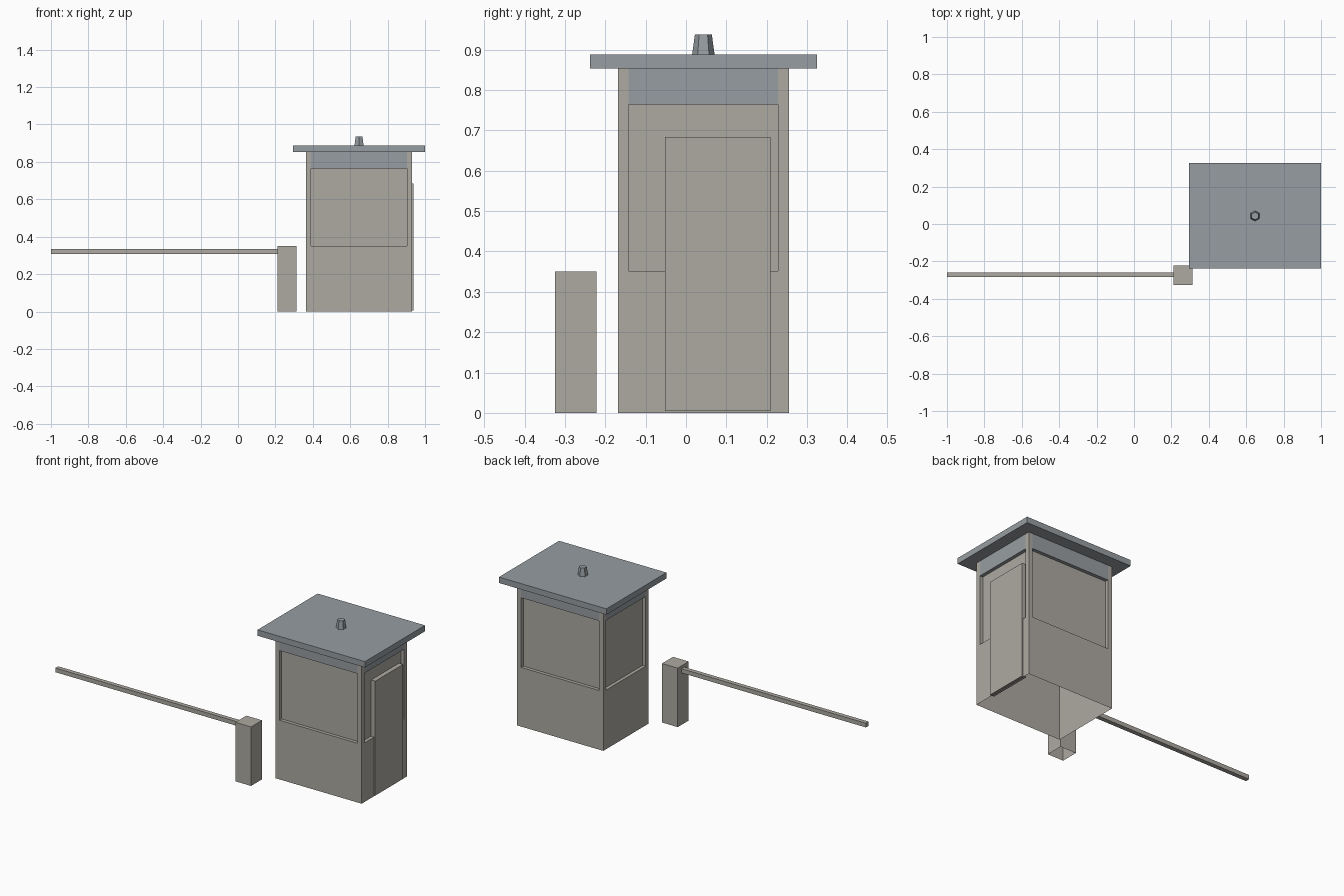
import bpy, bmesh, math
from mathutils import Vector

if "Cube" in bpy.data.objects:
    bpy.data.objects.remove(bpy.data.objects["Cube"])


def material(name, rgb):
    m = bpy.data.materials.new(name)
    m.diffuse_color = (*rgb, 1)
    m.use_nodes = True
    m.node_tree.nodes["Principled BSDF"].inputs["Base Color"].default_value = m.diffuse_color
    return m


WALL = material("wall_paint", (0.42, 0.40, 0.36))
ROOF = material("roof_paint", (0.31, 0.34, 0.36))


def finish(name, bm, mats):
    mesh = bpy.data.meshes.new(name)
    bm.to_mesh(mesh)
    bm.free()
    for m in mats:
        mesh.materials.append(m)
    ob = bpy.data.objects.new(name, mesh)
    bpy.context.collection.objects.link(ob)
    return ob


def box(name, lo, hi, mat, open_bottom=False):
    bm = bmesh.new()
    bmesh.ops.create_cube(bm, size=1)
    lo, hi = Vector(lo), Vector(hi)
    for v in bm.verts:
        v.co = (lo + hi) / 2 + v.co * (hi - lo)
    if open_bottom:
        bm.normal_update()
        bmesh.ops.delete(bm, geom=[f for f in bm.faces if f.normal.z < -0.9], context='FACES')
    return finish(name, bm, [mat])


CX, CY = 0.647, 0.043          # booth centre
HX, HY = 0.283, 0.212          # booth half sizes
TOP, SILL, HEAD = 0.853, 0.351, 0.764
POST, DEPTH = 0.027, 0.02      # corner post width, window recess

# Booth shell: four walls with recessed windows, open underneath
bm = bmesh.new()
for side in range(4):
    a = side * math.pi / 2
    out = Vector((round(math.sin(a)), -round(math.cos(a)), 0))
    along = Vector((-out.y, out.x, 0))
    dist, half = (HY, HX) if side % 2 == 0 else (HX, HY)
    w = half - POST

    def quad(pts, mat=0):
        vs = [bm.verts.new(Vector((CX, CY, z)) + along * u + out * (dist - d)) for u, z, d in pts]
        bm.faces.new(vs).material_index = mat

    def panel(u0, u1, z0, z1, d=0, mat=0):
        quad([(u0, z0, d), (u1, z0, d), (u1, z1, d), (u0, z1, d)], mat)

    panel(-half, half, 0, SILL)                 # lower wall
    panel(-half, -w, SILL, TOP)                 # corner posts
    panel(w, half, SILL, TOP)
    panel(-w, w, HEAD, TOP, 0, 1)               # upper band
    panel(-w, w, SILL, HEAD, DEPTH)             # window pane
    rim = [(-w, SILL), (w, SILL), (w, HEAD), (-w, HEAD)]
    for i in range(4):                          # window reveals
        p, q = rim[i], rim[(i + 1) % 4]
        quad([(*p, 0), (*q, 0), (*q, DEPTH), (*p, DEPTH)], 1 if i == 2 else 0)
bmesh.ops.remove_doubles(bm, verts=bm.verts[:], dist=1e-5)
finish("booth_walls", bm, [WALL, ROOF])

# Door standing slightly proud of the right wall
box("door", (CX + HX - DEPTH, -0.052, 0.005), (0.937, 0.209, 0.684), WALL)

# Flat overhanging roof
box("roof", (0.295, -0.238, TOP), (1.0, 0.325, 0.888), ROOF)

# Six-sided tapered roof vent
bm = bmesh.new()
bmesh.ops.create_cone(bm, cap_ends=True, segments=6, radius1=0.028, radius2=0.021, depth=0.05)
bmesh.ops.translate(bm, verts=bm.verts[:], vec=(CX, CY, 0.912))
finish("roof_vent", bm, [ROOF])

# Barrier post and arm
box("barrier_post", (0.21, -0.325, 0), (0.313, -0.222, 0.35), WALL, open_bottom=True)
box("barrier_arm", (-1.0, -0.284, 0.308), (0.212, -0.258, 0.333), WALL)
